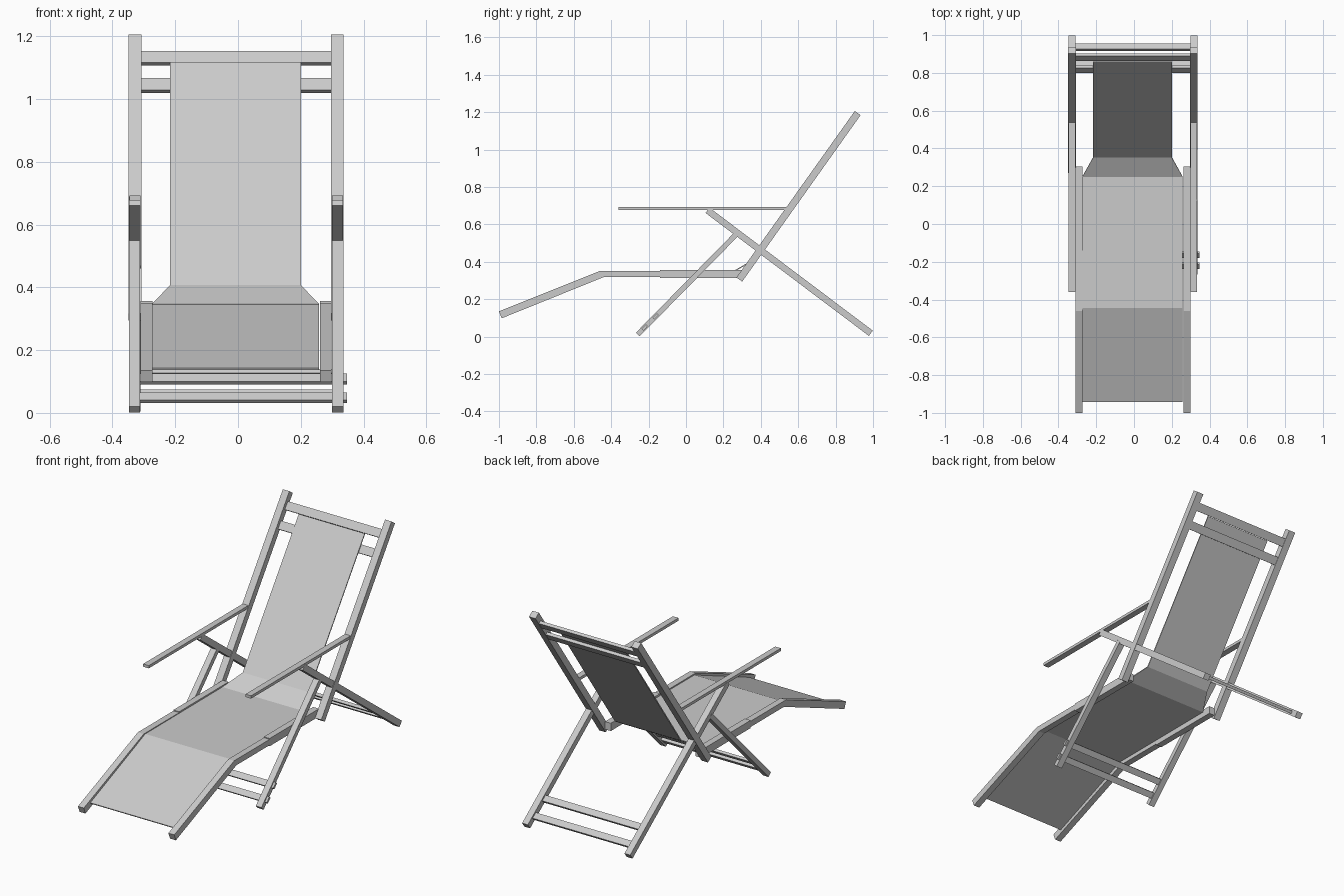
import bpy, bmesh
from mathutils import Vector

cube = bpy.data.objects.get("Cube")
if cube:
    bpy.data.objects.remove(cube, do_unlink=True)

grey = bpy.data.materials.new("light grey")
grey.use_nodes = True
colour = (0.6, 0.6, 0.6, 1)
grey.diffuse_color = colour
grey.node_tree.nodes["Principled BSDF"].inputs["Base Color"].default_value = colour

CENTRE = -0.006  # middle of the frame across x


def finish(name, bm):
    bmesh.ops.recalc_face_normals(bm, faces=bm.faces)
    mesh = bpy.data.meshes.new(name)
    bm.to_mesh(mesh)
    bm.free()
    mesh.materials.append(grey)
    obj = bpy.data.objects.new(name, mesh)
    bpy.context.collection.objects.link(obj)
    return obj


def extrude_profile(name, profile, x0, x1):
    """Side profile of (y, z) points extruded across x."""
    bm = bmesh.new()
    face = bm.faces.new([bm.verts.new((x0, y, z)) for y, z in profile])
    out = bmesh.ops.extrude_face_region(bm, geom=[face])
    moved = [v for v in out["geom"] if isinstance(v, bmesh.types.BMVert)]
    bmesh.ops.translate(bm, verts=moved, vec=(x1 - x0, 0, 0))
    return finish(name, bm)


def beam_profile(start, end, width):
    a, b = Vector(start), Vector(end)
    d = (b - a).normalized()
    n = Vector((-d.y, d.x)) * width / 2
    return [a + n, b + n, b - n, a - n]


def pair(name, profile, inner, outer):
    extrude_profile("left_" + name, profile, CENTRE + inner, CENTRE + outer)
    extrude_profile("right_" + name, profile, CENTRE - outer, CENTRE - inner)


def crossbar(name, start, end, at, width, thick, shift=0, x1=0.3):
    """Flat slat lying along the line start-end, centred at distance ratio at."""
    a, b = Vector(start), Vector(end)
    d = (b - a).normalized()
    c = a.lerp(b, at) + Vector((-d.y, d.x)) * shift
    profile = beam_profile(c - d * width / 2, c + d * width / 2, thick)
    extrude_profile(name, profile, -0.312, x1)


# Side frames
back = ((0.285, 0.305), (0.918, 1.195))
rear = ((0.988, 0.018), (0.115, 0.675))
front = ((-0.258, 0.011), (0.272, 0.55))
pair("back_rail", beam_profile(*back, 0.038), 0.302, 0.343)
pair("rear_leg", beam_profile(*rear, 0.035), 0.305, 0.341)
pair("front_leg", beam_profile(*front, 0.028), 0.306, 0.3415)
pair("armrest", [(-0.36, 0.677), (0.55, 0.677), (0.56, 0.693), (-0.36, 0.693)], 0.305, 0.3405)
pair("seat_rail", [(-1.0, 0.135), (-0.985, 0.098), (-0.44, 0.318), (-0.14, 0.318),
                   (-0.14, 0.312), (0.305, 0.312), (0.305, 0.356), (-0.14, 0.356),
                   (-0.14, 0.351), (-0.46, 0.351)], 0.267, 0.304)

# Cross slats of the backrest and both leg frames
for i, at in enumerate((0.835, 0.933)):
    crossbar(f"back_slat_{i + 1}", *back, at, 0.046, 0.017, shift=-0.0085)
for i, at in enumerate((0.06, 0.16)):
    crossbar(f"rear_leg_slat_{i + 1}", *rear, at, 0.036, 0.016)
for i, at in enumerate((0.07, 0.18)):
    crossbar(f"front_leg_slat_{i + 1}", *front, at, 0.034, 0.014, x1=0.348)

# Fabric sling: y, z and half width along its length
sling = [(-0.94, 0.14, 0.266), (-0.445, 0.343, 0.266), (0.25, 0.345, 0.266),
         (0.353, 0.405, 0.208), (0.858, 1.117, 0.208)]
bm = bmesh.new()
rows = [[bm.verts.new((CENTRE - 0.002 + s * w, y, z)) for s in (-1, 1)] for y, z, w in sling]
for (a, b), (c, d) in zip(rows, rows[1:]):
    bm.faces.new((a, b, d, c))
fabric = finish("fabric_sling", bm)
solid = fabric.modifiers.new("thickness", "SOLIDIFY")
solid.thickness = 0.006
solid.offset = 0
